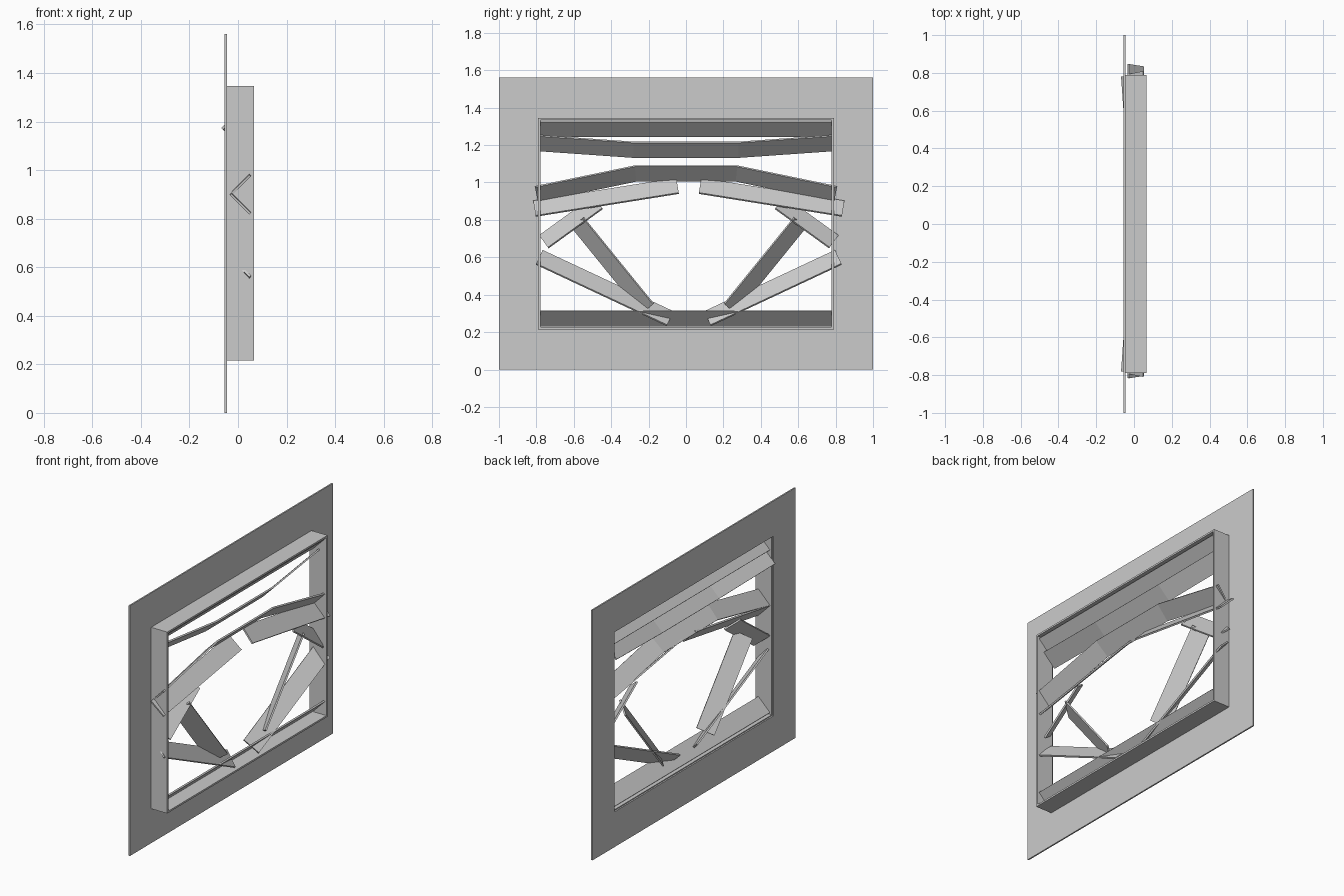
import bpy
from mathutils import Vector as V

if "Cube" in bpy.data.objects:
    bpy.data.objects.remove(bpy.data.objects["Cube"])


def mesh_object(name, verts, faces):
    me = bpy.data.meshes.new(name)
    me.from_pydata([tuple(v) for v in verts], [], faces)
    me.update()
    ob = bpy.data.objects.new(name, me)
    bpy.context.collection.objects.link(ob)
    return ob


def ring_frame(name, outer, inner, x0, x1):
    """Rectangular frame in the YZ plane; rects are (half_y, z0, z1)."""
    def rect(x, r):
        h, a, b = r
        return [(x, -h, a), (x, h, a), (x, h, b), (x, -h, b)]
    verts = rect(x0, outer) + rect(x1, outer) + rect(x1, inner) + rect(x0, inner)
    faces = []
    for k in range(4):
        a, b = 4 * k, 4 * ((k + 1) % 4)
        for i in range(4):
            j = (i + 1) % 4
            faces.append((a + i, a + j, b + j, b + i))
    return mesh_object(name, verts, faces)


def plank(name, path, tilt=1, straight=False, half=0.04, thick=0.01):
    """Thin board swept along a path; tilt=1 puts its upper edge at +x, -1 at -x."""
    pts = [V(p) for p in path]
    verts, faces = [], []
    for i, p in enumerate(pts):
        t = (pts[min(i + 1, len(pts) - 1)] - pts[max(i - 1, 0)])
        t = V((0, 1, 0)) if straight else V((0, t.y, t.z)).normalized()
        up = V((0, -t.z, t.y))
        if up.z < 0:
            up = -up
        w = (up + V((tilt, 0, 0))) * half
        n = t.cross(w).normalized() * thick / 2
        verts += [p - w - n, p + w - n, p + w + n, p - w + n]
    for s in range(len(pts) - 1):
        for i in range(4):
            j = (i + 1) % 4
            faces.append((4 * s + i, 4 * s + j, 4 * s + 4 + j, 4 * s + 4 + i))
    e = 4 * (len(pts) - 1)
    faces += [(3, 2, 1, 0), (e, e + 1, e + 2, e + 3)]
    ob = mesh_object(name, verts, faces)
    # outward normals whichever way the path runs
    import bmesh
    bm = bmesh.new()
    bm.from_mesh(ob.data)
    bmesh.ops.recalc_face_normals(bm, faces=bm.faces)
    bm.to_mesh(ob.data)
    bm.free()
    return ob


# Wall panel with its opening, and the deep window casing
ring_frame("wall_panel", (1.0, 0.0, 1.56), (0.785, 0.22, 1.34), -0.055, -0.046)
ring_frame("window_casing", (0.79, 0.215, 1.346), (0.779, 0.226, 1.335), -0.046, 0.065)

# Intact straight slats
X = 0.01
for name, z in (("top_slat", 1.287), ("bottom_slat", 0.273)):
    plank(name, [(X, -0.78, z), (X, 0.78, z)])

# Bent slats
plank("sagging_slat", [(-0.025, -0.78, 1.21), (X, -0.28, 1.175),
                       (X, 0.28, 1.175), (-0.025, 0.78, 1.21)], straight=True)
plank("arched_slat", [(X, -0.80, 0.938), (X, -0.27, 1.048),
                      (X, 0.27, 1.048), (X, 0.80, 0.938)])

# Broken slats: left set and its mirrored, slightly offset right set
broken = [
    ("upper_broken_slat", (-0.81, 0.86), (-0.045, 0.982), -1),
    ("short_broken_slat", (-0.76, 0.683), (-0.47, 0.893), -1),
    ("leaning_broken_slat", (-0.58, 0.787), (-0.205, 0.325), 1),
    ("lower_broken_slat", (-0.785, 0.60), (-0.085, 0.272), -1),
]
for name, a, b, tilt in broken:
    plank(name + "_left", [(X, *a), (X, *b)], tilt)
    plank(name + "_right", [(X, 0.03 - a[0], a[1]), (X, 0.03 - b[0], b[1])], tilt)
